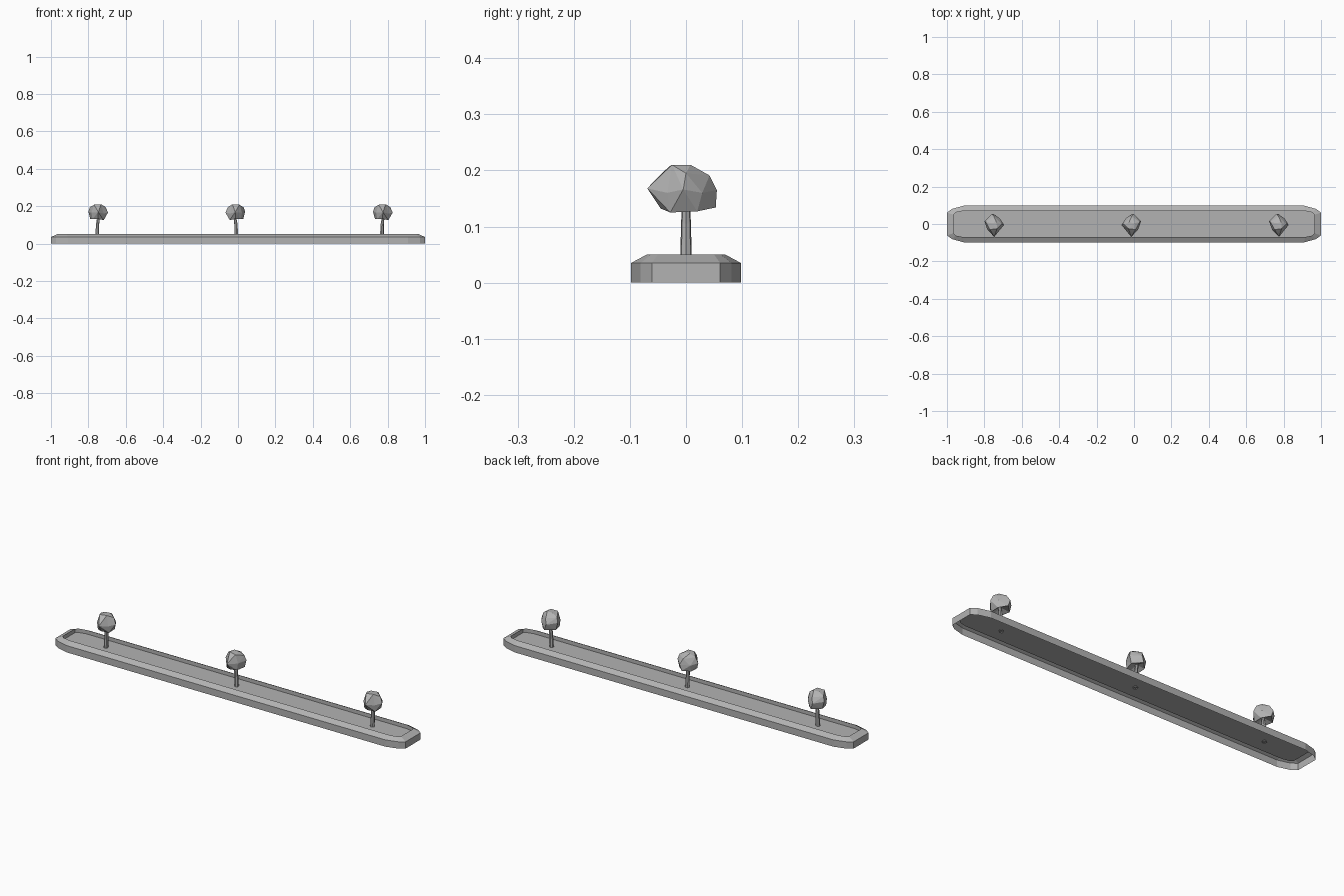
import bpy, bmesh, math

if "Cube" in bpy.data.objects:
    bpy.data.objects.remove(bpy.data.objects["Cube"])

# Mid grey shared by all parts
grey = bpy.data.materials.new("mid_grey")
grey.diffuse_color = (0.45, 0.45, 0.45, 1)
grey.use_nodes = True
grey.node_tree.nodes["Principled BSDF"].inputs["Base Color"].default_value = grey.diffuse_color


def finish(name, bm):
    bmesh.ops.recalc_face_normals(bm, faces=bm.faces)
    mesh = bpy.data.meshes.new(name)
    bm.to_mesh(mesh)
    bm.free()
    mesh.materials.append(grey)
    obj = bpy.data.objects.new(name, mesh)
    bpy.context.collection.objects.link(obj)
    return obj


def loft(bm, rings):
    loops = [[bm.verts.new(p) for p in ring] for ring in rings]
    n = len(loops[0])
    for a, b in zip(loops, loops[1:]):
        for i in range(n):
            j = (i + 1) % n
            bm.faces.new((a[i], a[j], b[j], b[i]))
    return loops


def outline(corner, z):
    # mirror one corner into a closed loop around the strip
    q = corner + [(-x, y) for x, y in reversed(corner)]
    q += [(-x, -y) for x, y in q]
    return [(x, y, z) for x, y in q]


# Base: curb with rounded corners, bevelled rim and sunken bed, open below
outer = [(1.0, 0.061), (0.972, 0.081), (0.91, 0.098)]
inner = [(0.966, 0.05), (0.952, 0.062), (0.915, 0.07)]
bm = bmesh.new()
loops = loft(bm, [outline(outer, 0), outline(outer, 0.035),
                  outline(inner, 0.05), outline(inner, 0.03)])
bm.faces.new(loops[-1])
bmesh.ops.recalc_face_normals(bm, faces=bm.faces)
base = finish("planting_strip", bm)

# Crown outline points, relative to the trunk
crown_points = [
    (-0.02, -0.03, 0.207), (0.018, -0.025, 0.21), (0.015, 0.008, 0.21), (-0.015, 0.005, 0.209),
    (-0.042, 0.01, 0.194), (0.042, 0.0, 0.195), (0.0, 0.042, 0.191), (-0.008, -0.05, 0.188),
    (0.003, -0.069, 0.168), (0.055, -0.005, 0.166), (0.038, 0.033, 0.16), (-0.01, 0.055, 0.165),
    (-0.05, 0.015, 0.17), (-0.038, -0.035, 0.165), (0.036, -0.038, 0.16),
    (-0.04, 0.015, 0.132), (-0.028, -0.032, 0.13), (0.0, -0.045, 0.132),
    (0.032, -0.028, 0.125), (0.032, 0.02, 0.127), (0.0, 0.053, 0.134),
]


def tree(name, x, side):
    # Trunk: thin, slightly bent and tapered tube
    bm = bmesh.new()
    rings = []
    for dx, z, r in [(-0.004, 0.026, 0.011), (-0.001, 0.105, 0.009), (0.005, 0.15, 0.007)]:
        rings.append([(dx + r * math.cos(k * math.tau / 7), r * math.sin(k * math.tau / 7), z)
                      for k in range(7)])
    loft(bm, rings)
    trunk = finish(name + "_trunk", bm)

    # Crown: faceted foliage lump with a hollow underside and a few dents
    bm = bmesh.new()
    for p in crown_points:
        bm.verts.new(p)
    bmesh.ops.convex_hull(bm, input=bm.verts)
    bmesh.ops.delete(bm, geom=[v for v in bm.verts if not v.link_faces], context='VERTS')
    bm.normal_update()
    under = [f for f in bm.faces if f.normal.z < -0.7]
    bmesh.ops.delete(bm, geom=under, context='FACES')
    hollow = bm.verts.new((0.004, 0.0, 0.148))
    for e in [e for e in bm.edges if e.is_boundary]:
        bm.faces.new((e.verts[0], e.verts[1], hollow))
    for v in bm.verts:
        if abs(v.co.x) > 0.03 and abs(v.co.y) > 0.03:
            v.co.x *= 0.88
            v.co.y *= 0.88
    crown = finish(name + "_crown", bm)

    # the middle tree is mirrored left to right
    for obj in (trunk, crown):
        for v in obj.data.vertices:
            v.co.x = x + side * v.co.x
        if side < 0:
            obj.data.flip_normals()


tree("left_tree", -0.75, 1)
tree("middle_tree", -0.012, -1)
tree("right_tree", 0.772, 1)
